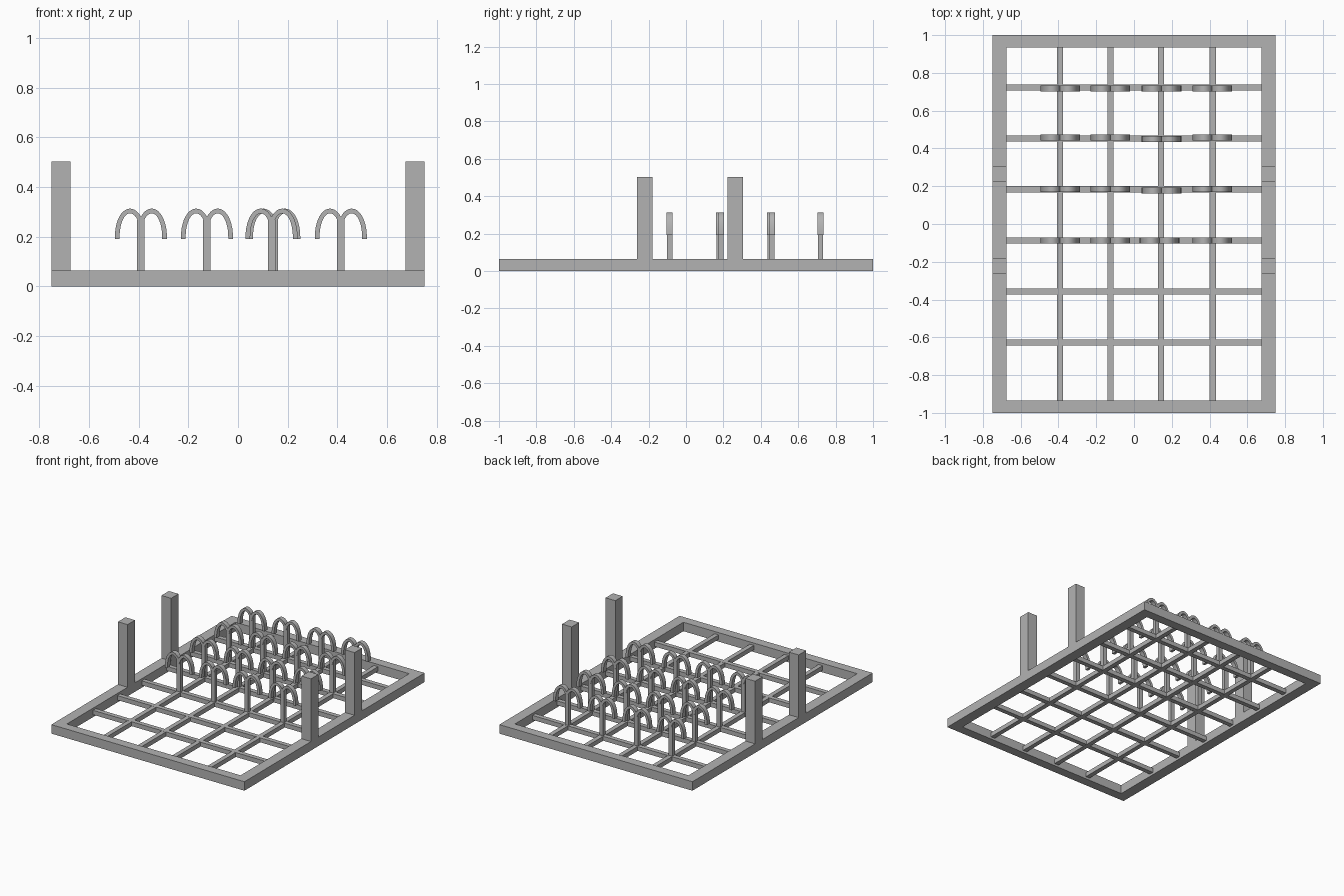
import bpy, bmesh, math

if "Cube" in bpy.data.objects:
    bpy.data.objects.remove(bpy.data.objects["Cube"])

gray = bpy.data.materials.new("plain_gray")
gray.diffuse_color = (0.45, 0.45, 0.45, 1)
gray.use_nodes = True
gray.node_tree.nodes["Principled BSDF"].inputs["Base Color"].default_value = gray.diffuse_color


def finish(name, bm):
    bmesh.ops.recalc_face_normals(bm, faces=bm.faces)
    me = bpy.data.meshes.new(name)
    bm.to_mesh(me)
    bm.free()
    me.materials.append(gray)
    ob = bpy.data.objects.new(name, me)
    bpy.context.collection.objects.link(ob)
    return ob


def add_box(bm, x0, x1, y0, y1, z0, z1):
    vs = bmesh.ops.create_cube(bm, size=1)["verts"]
    for v in vs:
        v.co = (x1 if v.co.x > 0 else x0, y1 if v.co.y > 0 else y0, z1 if v.co.z > 0 else z0)


def box(name, *dims):
    bm = bmesh.new()
    add_box(bm, *dims)
    return finish(name, bm)


# Outer frame: one ring with a rectangular hole
H = 0.063
bm = bmesh.new()
rings = []
for z in (0, H):
    for w, d in ((0.75, 1.0), (0.675, 0.935)):
        rings.append([bm.verts.new((sx * w, sy * d, z)) for sx, sy in ((-1, -1), (1, -1), (1, 1), (-1, 1))])
lo, li, uo, ui = rings
for a, b in ((lo, li), (uo, ui), (lo, uo), (li, ui)):
    for i in range(4):
        j = (i + 1) % 4
        bm.faces.new((a[i], a[j], b[j], b[i]))
finish("frame", bm)

# Grid bars, set in the middle of the frame height
cols = (-0.391, -0.125, 0.143, 0.417)
rows = (0.722, 0.453, 0.184, -0.087, -0.358, -0.628)
Z0, Z1, B = 0.016, 0.047, 0.016
for x in cols:
    box("long_bar", x - B, x + B, -0.94, 0.94, Z0, Z1)
for y in rows:
    box("cross_bar", -0.68, 0.68, y - B, y + B, Z0 + 0.0005, Z1 + 0.0005)

# Corner posts on the side rails
for s in (-1, 1):
    for y in (-0.22, 0.263):
        x0, x1 = sorted((s * 0.675, s * 0.75))
        box("post", x0, x1, y - 0.041, y + 0.041, 0, 0.503)


# Double hook: a stem with two arched arms
def hook(cx, cy):
    bm = bmesh.new()
    add_box(bm, cx - 0.015, cx + 0.015, cy - 0.0135, cy + 0.0135, Z0 + 0.01, 0.268)
    for s in (-1, 1):
        secs = []
        n = 20
        for i in range(n + 1):
            a = math.pi * i / n
            c, t = math.cos(a), math.sin(a)
            sec = []
            for rx, rz in ((0.0615, 0.122), (0.0425, 0.103)):
                x = cx + s * (0.0435 + rx * c)
                z = 0.191 + rz * t ** 0.9
                sec.append((x, z))
            (xo, zo), (xi, zi) = sec
            secs.append([bm.verts.new(p) for p in (
                (xo, cy - 0.016, zo), (xo, cy + 0.016, zo),
                (xi, cy + 0.016, zi), (xi, cy - 0.016, zi))])
        # inner leg ends inside the stem, outer leg hangs free
        secs = secs[:n - 2]
        for p, q in zip(secs, secs[1:]):
            for k in range(4):
                m = (k + 1) % 4
                bm.faces.new((p[k], p[m], q[m], q[k]))
        bm.faces.new(secs[0])
        bm.faces.new(secs[-1][::-1])
    ob = finish("double_hook", bm)
    bpy.ops.object.select_all(action='DESELECT')
    bpy.context.view_layer.objects.active = ob
    ob.select_set(True)
    bpy.ops.object.shade_smooth_by_angle(angle=math.radians(35))


for r, y in enumerate((0.718, 0.459, 0.186, -0.087)):
    for c, x in enumerate((-0.391, -0.125, 0.146, 0.414)):
        dx = -0.011 if (r, c) == (3, 2) else 0
        dy = -0.009 if c == 2 and r in (1, 2) else 0
        hook(x + dx, y + dy)
